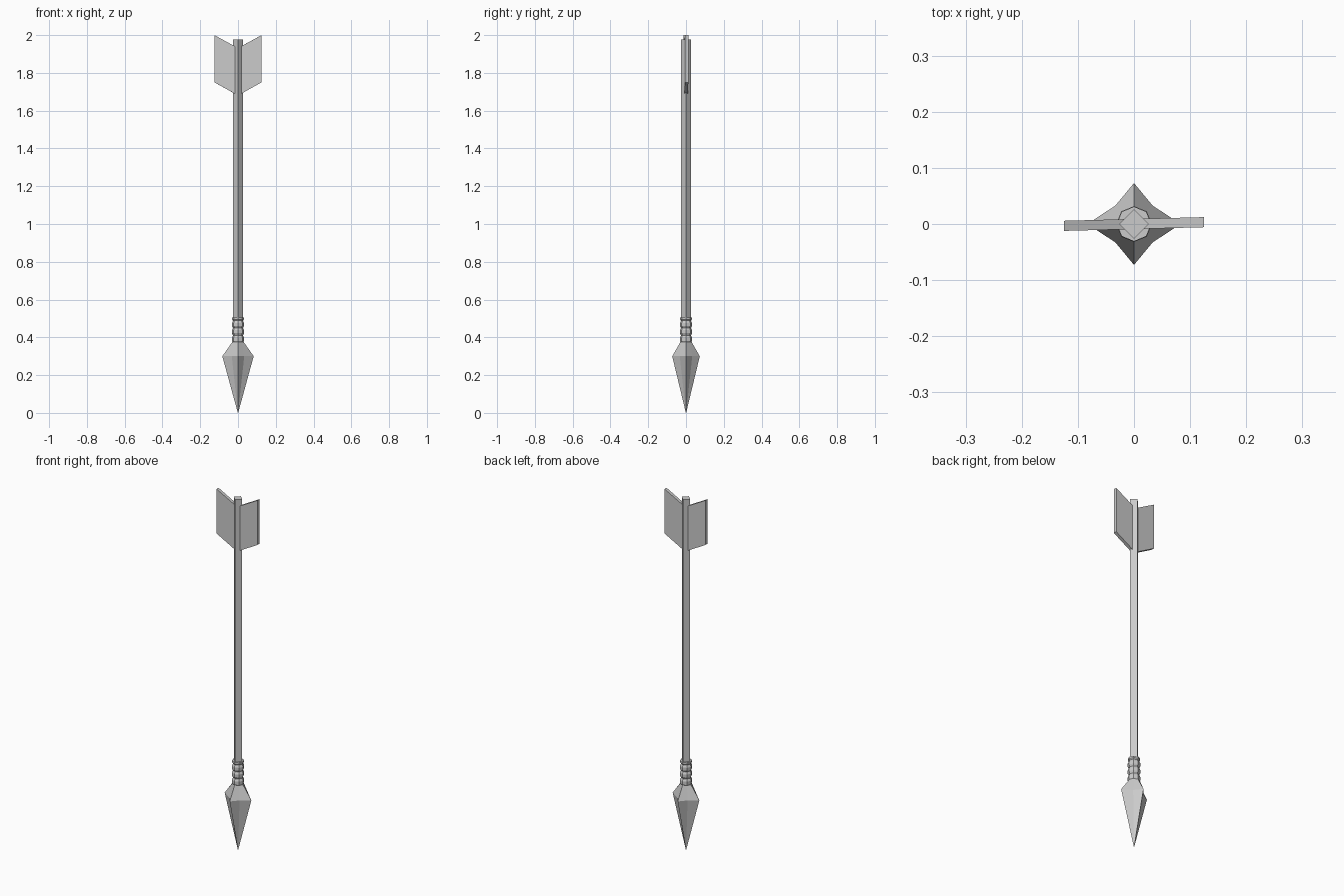
import bpy
import math

if "Cube" in bpy.data.objects:
    bpy.data.objects.remove(bpy.data.objects["Cube"])


def make(name, verts, faces):
    mesh = bpy.data.meshes.new(name)
    mesh.from_pydata(verts, [], faces)
    mesh.update()
    obj = bpy.data.objects.new(name, mesh)
    bpy.context.collection.objects.link(obj)
    return obj


def loft(name, rings):
    """Skin a stack of equal-sized rings and cap both ends."""
    n = len(rings[0])
    verts = [v for ring in rings for v in ring]
    faces = [tuple(range(n))[::-1]]
    for k in range(len(rings) - 1):
        for i in range(n):
            j = (i + 1) % n
            faces.append((k * n + i, k * n + j, (k + 1) * n + j, (k + 1) * n + i))
    faces.append(tuple(range((len(rings) - 1) * n, len(rings) * n)))
    return make(name, verts, faces)


def circle(radius, z, sides):
    return [(radius * math.cos(math.tau * i / sides),
             radius * math.sin(math.tau * i / sides), z) for i in range(sides)]


# Arrowhead: four-pointed star section tapering to a tip
star = [(0.083, 0), (0.033, 0.033), (0, 0.073), (-0.033, 0.033),
        (-0.083, 0), (-0.033, -0.033), (0, -0.073), (0.033, -0.033)]
loft("arrowhead", [[(x * 0.01, y * 0.01, 0) for x, y in star],
                   [(x, y, 0.30) for x, y in star],
                   circle(0.029, 0.377, 8)])

# Wrapped binding: stacked bulges
profile = [(0.027, 0.370), (0.032, 0.380), (0.032, 0.398), (0.026, 0.410),
           (0.032, 0.422), (0.032, 0.438), (0.026, 0.450), (0.032, 0.460),
           (0.032, 0.476), (0.026, 0.488), (0.031, 0.494), (0.031, 0.504)]
loft("binding", [circle(r, z, 8) for r, z in profile])

# Four-sided shaft
loft("shaft", [circle(0.026, 0.36, 4), circle(0.026, 1.978, 4)])

# Two slanted vanes, turned slightly about the shaft
outline = [(0.012, 1.687), (0.125, 1.75), (0.125, 2.0), (0.012, 1.938)]
for name, turn in (("right_vane", 0), ("left_vane", math.pi)):
    vane = loft(name, [[(x, y, z) for x, z in outline] for y in (0.009, -0.009)])
    vane.rotation_euler.z = turn + math.radians(1.5)
